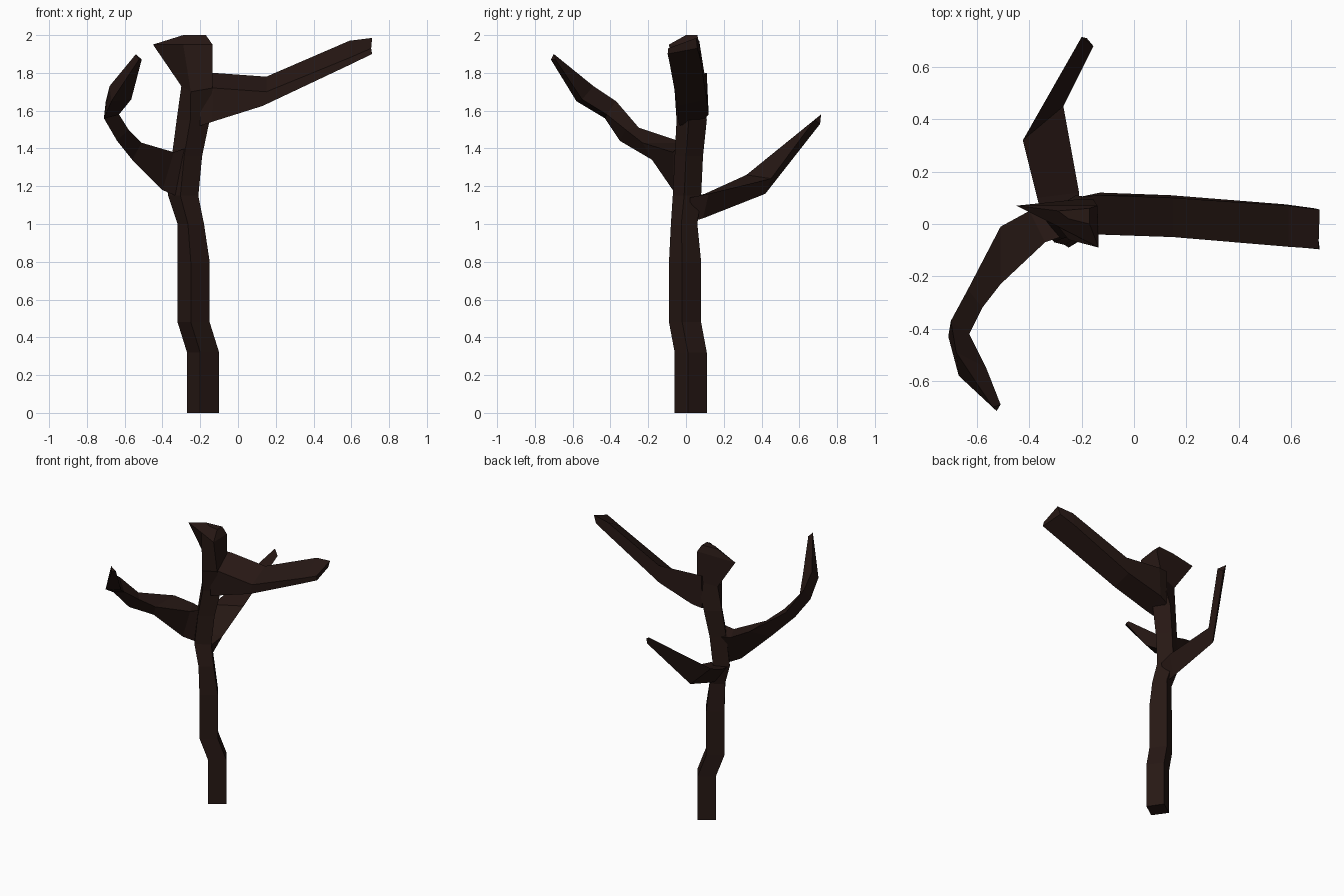
import bpy, bmesh

bark = bpy.data.materials.new("dark_bark")
bark.diffuse_color = (0.02, 0.009, 0.007, 1)


def loft(name, rings):
    """Skin a row of matching rings with flat faces and cap both ends."""
    bm = bmesh.new()
    rows = [[bm.verts.new(p) for p in ring] for ring in rings]
    n = len(rows[0])
    for a, b in zip(rows, rows[1:]):
        for i in range(n):
            j = (i + 1) % n
            bm.faces.new((a[i], a[j], b[j], b[i]))
    bm.faces.new(rows[0])
    bm.faces.new(rows[-1])
    bmesh.ops.recalc_face_normals(bm, faces=bm.faces)
    mesh = bpy.data.meshes.new(name)
    bm.to_mesh(mesh)
    bm.free()
    mesh.materials.append(bark)
    obj = bpy.data.objects.new(name, mesh)
    bpy.context.collection.objects.link(obj)
    return obj


def diamond(z, x0, x1, y0, y1):
    """Four-sided trunk section with its corners on the x and y extremes."""
    cx, cy, t = (x0 + x1) / 2, (y0 + y1) / 2, 0.015
    return [(x0, cy + t, z), (cx - t, y0, z), (x1, cy - t, z), (cx + t, y1, z)]


# Trunk: kinked diamond column flaring into a broken crown
trunk = [diamond(*s) for s in (
    (0.00, -0.27, -0.10, -0.06, 0.11),
    (0.32, -0.27, -0.10, -0.06, 0.11),
    (0.48, -0.32, -0.15, -0.09, 0.08),
    (0.80, -0.32, -0.15, -0.09, 0.08),
    (1.00, -0.32, -0.18, -0.08, 0.06),
    (1.15, -0.37, -0.21, -0.07, 0.08),
    (1.36, -0.35, -0.19, -0.06, 0.09),
    (1.55, -0.325, -0.15, -0.05, 0.11))]
trunk += [
    [(-0.30, 0.06, 1.73), (-0.25, -0.06, 1.70), (-0.135, -0.05, 1.72), (-0.16, 0.10, 1.75)],
    [(-0.45, 0.07, 1.95), (-0.29, -0.01, 1.95), (-0.135, -0.09, 1.95), (-0.14, 0.07, 1.95)],
    [(-0.29, 0.05, 2.0), (-0.25, 0.02, 2.0), (-0.17, 0.0, 2.0), (-0.17, 0.06, 2.0)]]
loft("trunk", trunk)

# Thick branch to the right: top front, top back, bottom back, bottom front
loft("right_branch", [
    [(-0.20, -0.035, 1.72), (-0.20, 0.105, 1.80), (-0.20, 0.10, 1.56), (-0.20, -0.035, 1.52)],
    [(-0.13, -0.04, 1.72), (-0.13, 0.11, 1.80), (-0.13, 0.12, 1.58), (-0.14, -0.04, 1.54)],
    [(0.15, -0.05, 1.70), (0.15, 0.10, 1.78), (0.14, 0.11, 1.66), (0.13, -0.045, 1.625)],
    [(0.59, -0.087, 1.88), (0.59, 0.07, 1.97), (0.58, 0.075, 1.88), (0.59, -0.085, 1.842)],
    [(0.705, -0.095, 1.93), (0.71, 0.055, 1.985), (0.69, 0.06, 1.93), (0.71, -0.097, 1.90)]])

# Curling branch to the front left, triangular sections
loft("left_branch", [
    [(-0.31, 0.05, 1.36), (-0.28, -0.05, 1.40), (-0.33, -0.03, 1.15)],
    [(-0.40, 0.05, 1.38), (-0.34, -0.07, 1.38), (-0.40, -0.07, 1.18)],
    [(-0.51, -0.01, 1.43), (-0.51, -0.23, 1.43), (-0.56, -0.18, 1.34)],
    [(-0.635, -0.25, 1.51), (-0.58, -0.32, 1.50), (-0.64, -0.35, 1.44)],
    [(-0.70, -0.37, 1.65), (-0.63, -0.42, 1.58), (-0.71, -0.43, 1.56)],
    [(-0.68, -0.49, 1.73), (-0.565, -0.55, 1.66), (-0.67, -0.58, 1.65)],
    [(-0.54, -0.70, 1.90), (-0.51, -0.69, 1.87), (-0.525, -0.715, 1.87)]])

# Pointed branch to the back, triangular sections
loft("back_branch", [
    [(-0.35, 0.02, 1.14), (-0.22, 0.02, 1.14), (-0.26, 0.02, 1.01)],
    [(-0.37, 0.10, 1.16), (-0.21, 0.12, 1.16), (-0.27, 0.09, 1.03)],
    [(-0.425, 0.32, 1.26), (-0.27, 0.45, 1.24), (-0.33, 0.42, 1.16)],
    [(-0.20, 0.715, 1.58), (-0.155, 0.68, 1.55), (-0.18, 0.71, 1.53)]])
